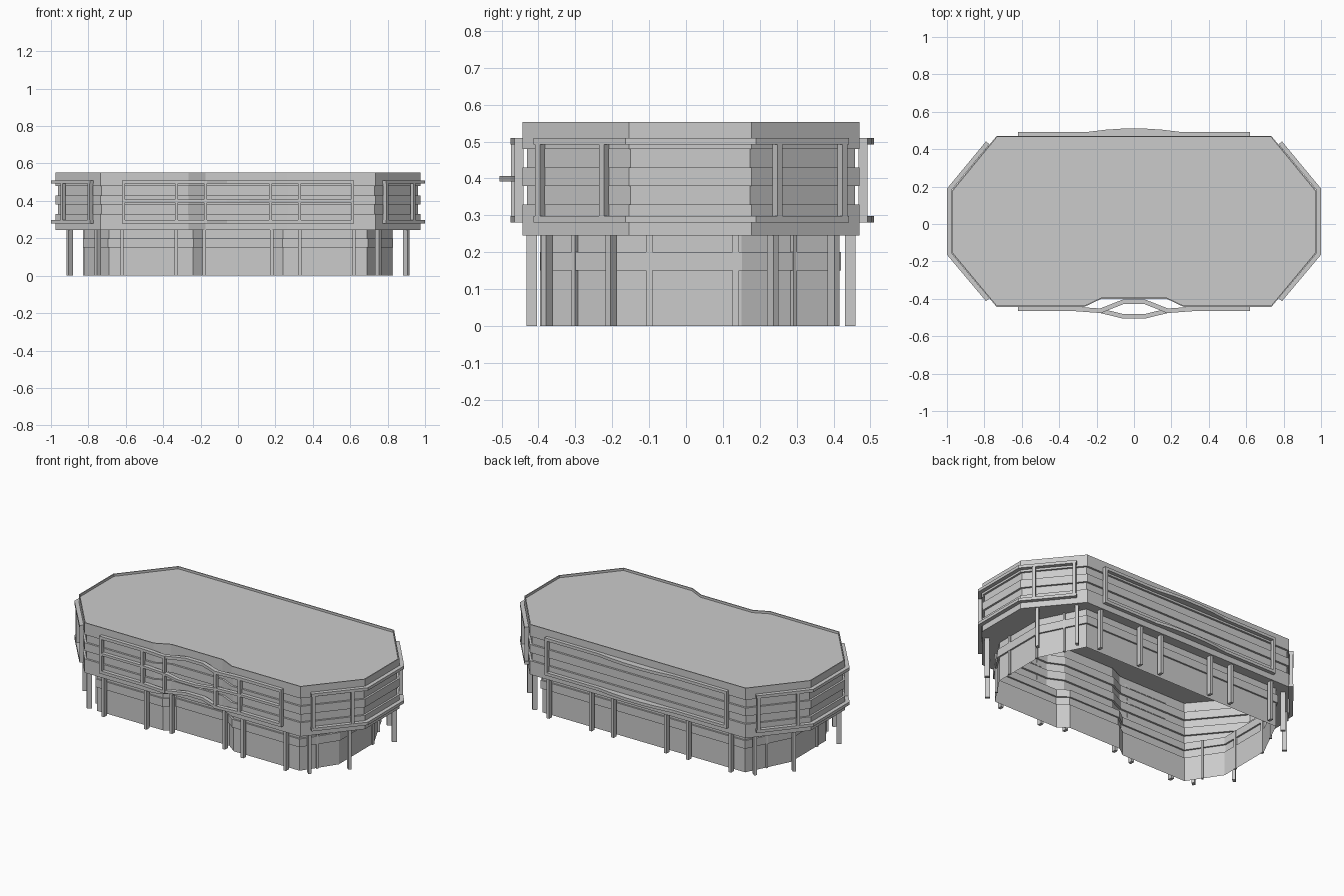
import bpy, bmesh, math
from mathutils import Vector

if "Cube" in bpy.data.objects:
    bpy.data.objects.remove(bpy.data.objects["Cube"])

grey = bpy.data.materials.new("plain_grey")
grey.use_nodes = True
COLOUR = (0.6, 0.6, 0.6, 1)
grey.diffuse_color = COLOUR
grey.node_tree.nodes["Principled BSDF"].inputs["Base Color"].default_value = COLOUR


def finish(name, bm):
    bmesh.ops.recalc_face_normals(bm, faces=bm.faces)
    mesh = bpy.data.meshes.new(name)
    bm.to_mesh(mesh)
    bm.free()
    mesh.materials.append(grey)
    obj = bpy.data.objects.new(name, mesh)
    bpy.context.collection.objects.link(obj)


def mirrored(half):
    """Complete a path given from the +x side by reflecting it in x."""
    return half + [(-x, y) for x, y in reversed(half)]


def offset(path, d, closed=True):
    """Mitred offset to the left of the direction of travel."""
    pts = [Vector(p) for p in path]
    n = len(pts)
    out = []
    for i, p in enumerate(pts):
        a = (p - pts[i - 1]).normalized() if closed or i > 0 else None
        b = (pts[(i + 1) % n] - p).normalized() if closed or i < n - 1 else None
        a, b = a or b, b or a
        na, nb = Vector((-a.y, a.x)), Vector((-b.y, b.x))
        m = (na + nb).normalized()
        out.append(tuple(p + m * d / max(m.dot(na), 0.3)))
    return out


def loft(name, sections, top_cap=False):
    """Stack of rings from (outline, height, inset) sections."""
    bm = bmesh.new()
    rings = [[bm.verts.new((x, y, z)) for x, y in offset(outline, d)]
             for outline, z, d in sections]
    n = len(rings[0])
    for lo, hi in zip(rings, rings[1:]):
        for i in range(n):
            j = (i + 1) % n
            bm.faces.new((lo[i], lo[j], hi[j], hi[i]))
    if top_cap:
        bm.faces.new(rings[-1])
    finish(name, bm)


def rail(name, path, z, width=0.024, height=0.018):
    """Rectangular bar following a path."""
    bm = bmesh.new()
    sides = [offset(path, s * width / 2, False) for s in (-1, 1)]
    loops = []
    for l, r in zip(*sides):
        corners = ((l, z), (r, z), (r, z + height), (l, z + height))
        loops.append([bm.verts.new((p[0], p[1], h)) for p, h in corners])
    bm.faces.new(loops[0])
    bm.faces.new(loops[-1])
    for a, b in zip(loops, loops[1:]):
        for i in range(4):
            j = (i + 1) % 4
            bm.faces.new((a[i], a[j], b[j], b[i]))
    finish(name, bm)


def post(name, x, y, z0, z1, w, d, angle=0):
    c, s = math.cos(angle) * w / 2, math.sin(angle) * w / 2
    rail(name, [(x - c, y - s), (x + c, y + s)], z0, d, z1 - z0)


# Outlines, running round the +x half and closed by reflection
upper = mirrored([(0.175, -0.40), (0.265, -0.443), (0.735, -0.443),
                  (0.975, -0.155), (0.975, 0.178), (0.735, 0.47)])
lower = mirrored([(0.18, -0.34), (0.24, -0.385), (0.69, -0.385),
                  (0.82, -0.19), (0.82, 0.15), (0.69, 0.41)])

# Upper storey: grooved walls, low parapet and sunken roof
FLOOR, ROOF, S = 0.245, 0.553, 0.012
walls = [(FLOOR, 0), (0.33, 0), (0.33, S), (0.38, S), (0.38, 0), (0.43, 0),
         (0.43, S), (0.48, S), (0.48, 0), (ROOF, 0), (ROOF, 0.006), (0.539, 0.006)]
loft("upper_storey", [(upper, z, d) for z, d in walls], True)

# Lower storey: hollow wall with a raised belt, flaring out as the overhang floor
BELT = -0.01
base = [(0, 0), (0.15, 0), (0.15, BELT), (0.20, BELT), (0.20, 0), (FLOOR, 0)]
loft("lower_storey", [(lower, z, d) for z, d in base] + [(upper, FLOOR, 0)])

# Front railing: middle bar bows outward, top and bottom bars dip inward
BOTTOM, MIDDLE, TOP = 0.28, 0.392, 0.492


def front_path(centre_y):
    half = [(0.62, -0.453), (0.33, -0.453), (0.18, -0.464), (0.06, centre_y)]
    return mirrored(half)


rail("front_rail_bottom", front_path(-0.417), BOTTOM)
rail("front_rail_middle", front_path(-0.493), MIDDLE, height=0.015)
rail("front_rail_top", front_path(-0.417), TOP)
for x in (0.175, 0.33, 0.612):
    for s in (-1, 1):
        y = -0.463 if x < 0.2 else -0.453
        post("front_rail_upright", s * x, y, BOTTOM, TOP + 0.018, 0.016, 0.024)

# Back railing: bowed bars, packed out behind the bow, between two uprights
back = mirrored([(0.62, 0.48), (0.25, 0.48), (0.15, 0.492), (0.06, 0.498)])
for label, z in (("bottom", BOTTOM), ("top", TOP)):
    rail("back_rail_" + label, back, z)
    rail("back_rail_packing_" + label, [(0.24, 0.478), (-0.24, 0.478)],
         z + 0.001, 0.026, 0.016)
for s in (-1, 1):
    post("back_rail_upright", s * 0.612, 0.48, BOTTOM, TOP + 0.018, 0.016, 0.024)

# End railings wrap the chamfered corners
slope = math.atan2(0.29, 0.24)
for s in (-1, 1):
    end = [(s * 0.782, -0.405), (s * 0.988, -0.16), (s * 0.988, 0.185), (s * 0.782, 0.434)]
    for label, z in (("bottom", BOTTOM), ("top", TOP)):
        rail("end_rail_" + label, end, z)
    for x, y, a in ((0.79, -0.396, slope), (0.936, -0.222, slope),
                    (0.936, 0.248, -slope), (0.79, 0.424, -slope)):
        post("end_rail_upright", s * x, y, BOTTOM, TOP + 0.018, 0.018, 0.022, s * a)

# Ground posts carrying the overhang; the inner front pair follows the recess
for s in (-1, 1):
    for x, y in ((0.18, -0.382), (0.33, -0.418), (0.62, -0.418)):
        post("front_post", s * x, y, 0, FLOOR, 0.018, 0.028)
    for x in (0.18, 0.33, 0.62):
        post("back_post", s * x, 0.445, 0, FLOOR, 0.018, 0.028)
    for x, y, a in ((0.75, -0.377, slope), (0.90, -0.203, slope),
                    (0.90, 0.235, -slope), (0.75, 0.40, -slope)):
        post("corner_post", s * x, y, 0, FLOOR, 0.018, 0.028, s * a)

# Thin mullions on the lower end walls and chamfers
for s in (-1, 1):
    for x, y, a in ((0.822, -0.10, 0), (0.822, 0.135, 0),
                    (0.75, -0.30, slope), (0.752, 0.29, -slope)):
        post("end_mullion", s * x, y, 0, FLOOR, 0.012, 0.018, s * a)
